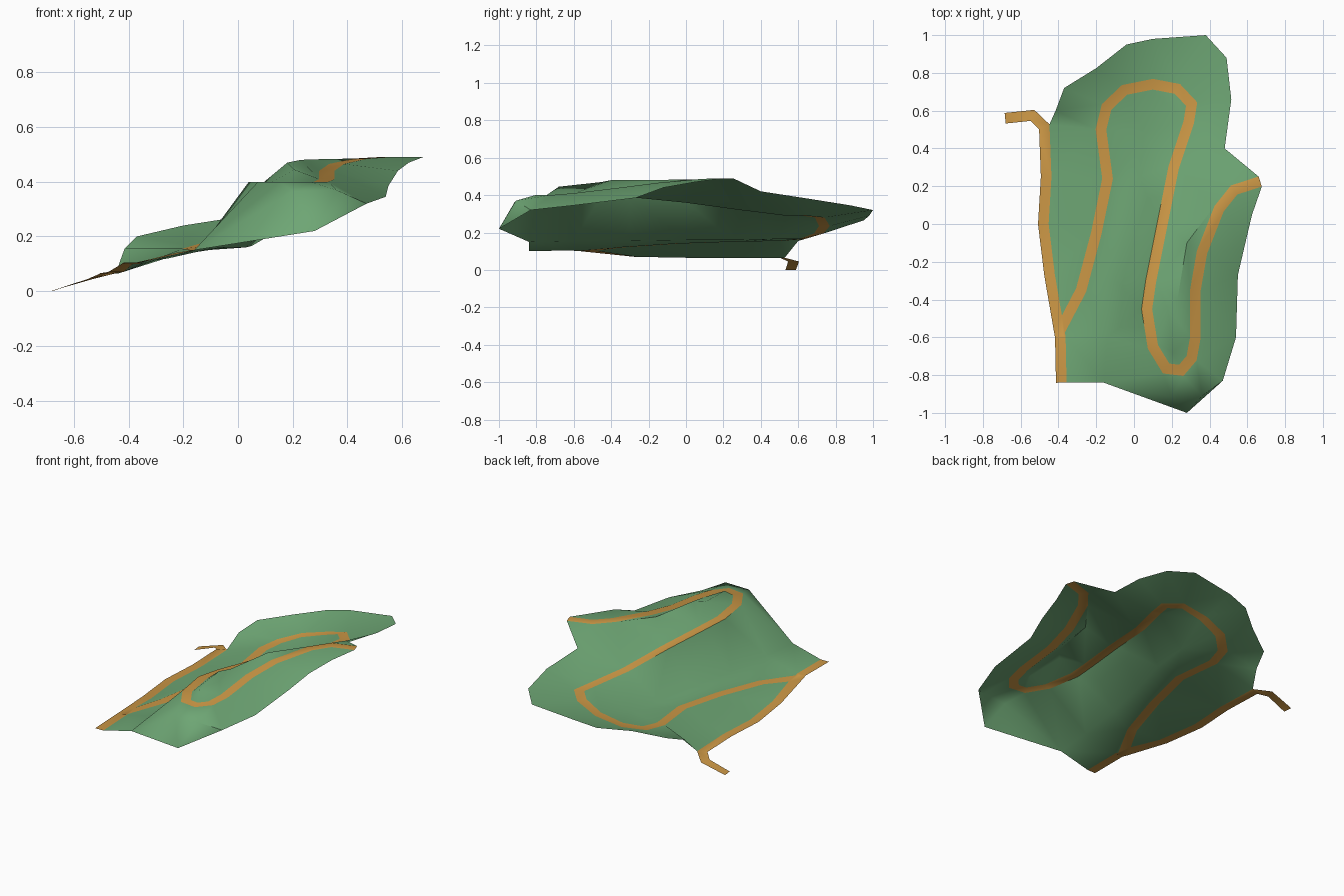
import bpy
import math
from mathutils import Vector
from mathutils.geometry import delaunay_2d_cdt, intersect_point_line

cube = bpy.data.objects.get("Cube")
if cube:
    bpy.data.objects.remove(cube, do_unlink=True)

HALF_WIDTH = 0.028


def make_material(name, colour):
    material = bpy.data.materials.new(name)
    material.use_nodes = True
    material.diffuse_color = colour
    shader = material.node_tree.nodes["Principled BSDF"]
    shader.inputs["Base Color"].default_value = colour
    shader.inputs["Roughness"].default_value = 0.9
    return material


def vectors(points):
    return [Vector(point) for point in points]


def track_edges(path):
    """Left and right mitred edges of a track that is level across."""
    left, right = [], []
    for index, point in enumerate(path):
        before = path[max(index - 1, 0)]
        after = path[min(index + 1, len(path) - 1)]
        incoming = (point - before).xy.normalized()
        outgoing = (after - point).xy.normalized()
        tangent = (incoming + outgoing).normalized()
        straight = outgoing if outgoing.length else incoming
        width = HALF_WIDTH / max(tangent.dot(straight), 0.6)
        side = Vector((-tangent.y, tangent.x, 0)) * width
        left.append(point + side)
        right.append(point - side)
    return left, right


def distance_to_path(spot, path):
    """Plan distance from a spot to the nearest stretch of a path."""
    best = math.inf
    for start, end in zip(path, path[1:]):
        nearest, along = intersect_point_line(spot, start.xy, end.xy)
        along = min(max(along, 0), 1)
        best = min(best, (start.xy.lerp(end.xy, along) - spot).length)
    return best


# Track along the low edge, ending in a short spur
low_track = vectors([
    (-.385, -.84, .1), (-.39, -.6, .105), (-.447, -.27, .07), (-.48, 0, .065),
    (-.465, .25, .065), (-.475, .515, .065), (-.538, .575, .045), (-.682, .56, 0)])
spur_start = 5

# Track that climbs through two hairpins to the high edge
climbing_track = vectors([
    (-.4, -.58, .1), (-.28, -.35, .12), (-.2, -.05, .14), (-.14, .24, .15),
    (-.175, .5, .155), (-.145, .62, .165), (-.05, .71, .195), (.1, .74, .235),
    (.23, .715, .28), (.305, .635, .29), (.29, .54, .29), (.21, .3, .32),
    (.15, 0, .36), (.09, -.3, .39), (.068, -.45, .4), (.1, -.65, .4),
    (.17, -.765, .4), (.25, -.775, .4), (.305, -.71, .4), (.325, -.6, .41),
    (.325, -.35, .44), (.36, -.15, .465), (.45, .08, .485), (.53, .18, .49),
    (.668, .225, .49)])

# Ground borders on the front and high side, then the back
front_border = vectors([
    (-.16, -.84, .15), (.28, -1, .22), (.47, -.83, .32), (.54, -.6, .345),
    (.55, -.27, .385), (.585, -.12, .44), (.625, .05, .47)])
back_border = vectors([
    (.48, .4, .42), (.515, .66, .38), (.49, .88, .345), (.38, 1, .32),
    (.1, .98, .29), (-.04, .95, .265), (-.2, .825, .24), (-.37, .72, .2),
    (-.415, .6, .155)])

# Front ridge, spur between the hairpins, and valley floor
front_ridge = vectors([(.2, -.915, .365), (.36, -.91, .37)])
hump = vectors([(.205, -.68, .445), (.18, -.45, .47), (.23, -.4, .48), (.28, -.1, .482)])
valley = vectors([(-.14, -.6, .155), (-.1, -.3, .155), (-.04, 0, .16),
                  (.03, .25, .16), (.05, .48, .165)])

# Gather points and the creases that the ground must follow
points, creases = [], []


def add_line(line, closed=False):
    first = len(points)
    points.extend(line)
    creases.extend((first + i, first + i + 1) for i in range(len(line) - 1))
    if closed:
        creases.append((len(points) - 1, first))


low_left, low_right = track_edges(low_track)
climb_left, climb_right = track_edges(climbing_track)
outline = (low_right[:1] + front_border + [climb_right[-1], climb_left[-1]]
           + back_border + low_right[spur_start:] + low_left[::-1])
add_line(outline, closed=True)
add_line(low_right)
add_line(climb_left)
add_line(climb_right)
add_line([front_border[0]] + front_ridge + [front_border[2]])
add_line(hump)
add_line(valley)
add_line([low_right[spur_start], climb_left[4]])

flat_verts, _, faces, sources, _, _ = delaunay_2d_cdt(
    [point.xy for point in points], creases, [], 1, 1e-5)


def height_at(spot, source):
    """Known height, or a blend of nearby heights where creases cross."""
    if source:
        return points[source[0]].z
    near = sorted(points, key=lambda p: (p.xy - spot).length)[:4]
    weights = [1 / ((p.xy - spot).length + 1e-4) for p in near]
    return sum(p.z * w for p, w in zip(near, weights)) / sum(weights)


verts = [(spot.x, spot.y, height_at(spot, source))
         for spot, source in zip(flat_verts, sources)]
mesh = bpy.data.meshes.new("hillside")
mesh.from_pydata(verts, [], faces)
mesh.materials.append(make_material("grass green", (.155, .38, .175, 1)))
mesh.materials.append(make_material("track ochre", (.6, .31, .06, 1)))

# Faces within the tracks take the track colour
for face in mesh.polygons:
    spot = face.center.xy
    on_track = any(distance_to_path(spot, path) < HALF_WIDTH
                   for path in (low_track, climbing_track))
    face.material_index = int(on_track)

hillside = bpy.data.objects.new("hillside", mesh)
bpy.context.collection.objects.link(hillside)
bpy.ops.object.select_all(action="DESELECT")
hillside.select_set(True)
bpy.context.view_layer.objects.active = hillside
bpy.ops.object.shade_smooth_by_angle(angle=math.radians(50))
